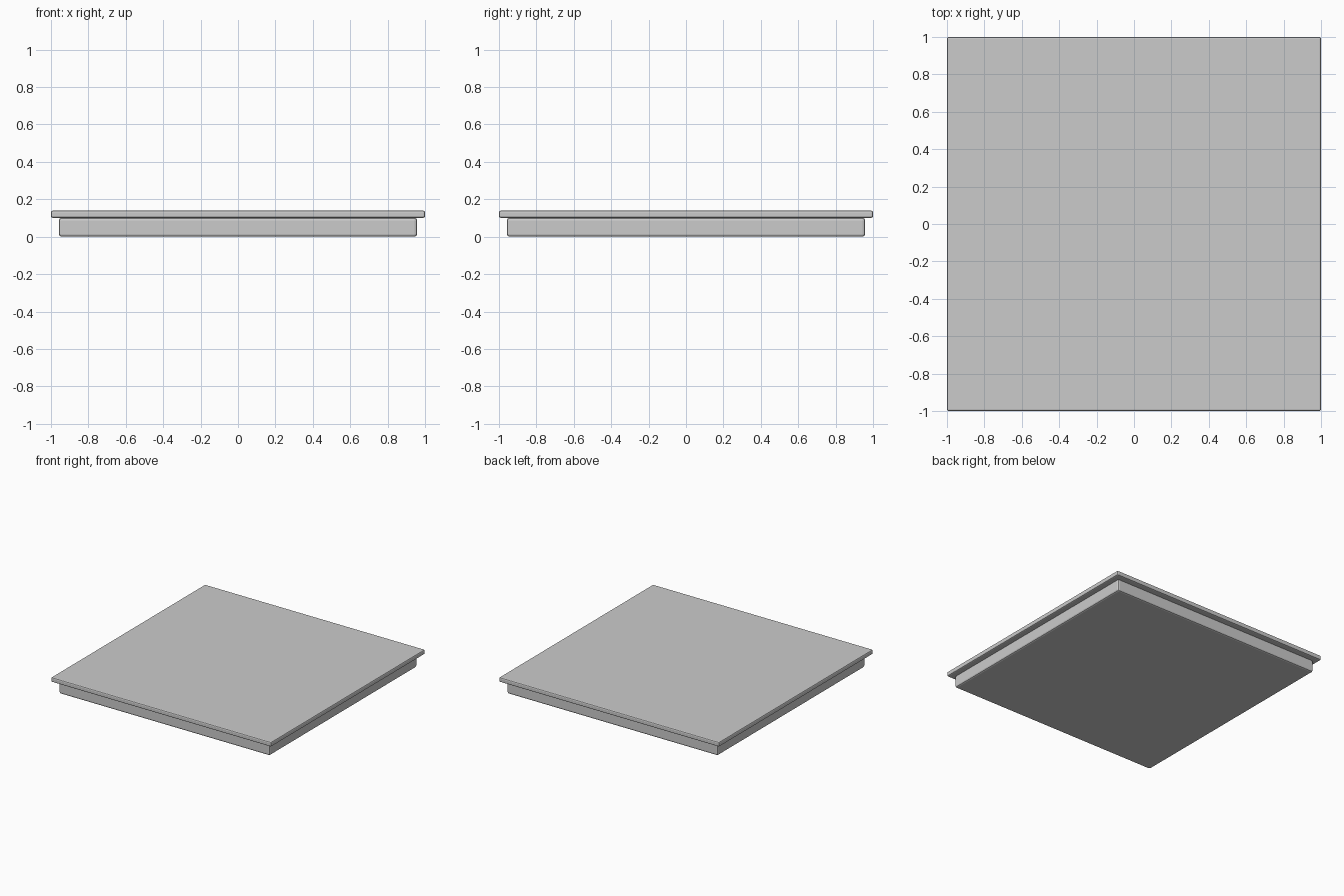
import bpy, bmesh

if "Cube" in bpy.data.objects:
    bpy.data.objects.remove(bpy.data.objects["Cube"])


def bevelled_slab(name, half, z0, z1, bevel):
    """Square slab between two heights with softened edges."""
    bm = bmesh.new()
    bmesh.ops.create_cube(bm, size=1)
    for v in bm.verts:
        v.co.x *= 2 * half
        v.co.y *= 2 * half
        v.co.z = z1 if v.co.z > 0 else z0
    bmesh.ops.bevel(bm, geom=bm.edges[:], offset=bevel, segments=2,
                    profile=0.5, affect='EDGES')
    mesh = bpy.data.meshes.new(name)
    bm.to_mesh(mesh)
    bm.free()
    obj = bpy.data.objects.new(name, mesh)
    bpy.context.collection.objects.link(obj)
    return obj


# Thick recessed base
bevelled_slab("base_plinth", 0.957, 0.0, 0.101, 0.013)
# Thin overhanging top
bevelled_slab("top_slab", 1.0, 0.101, 0.139, 0.009)
